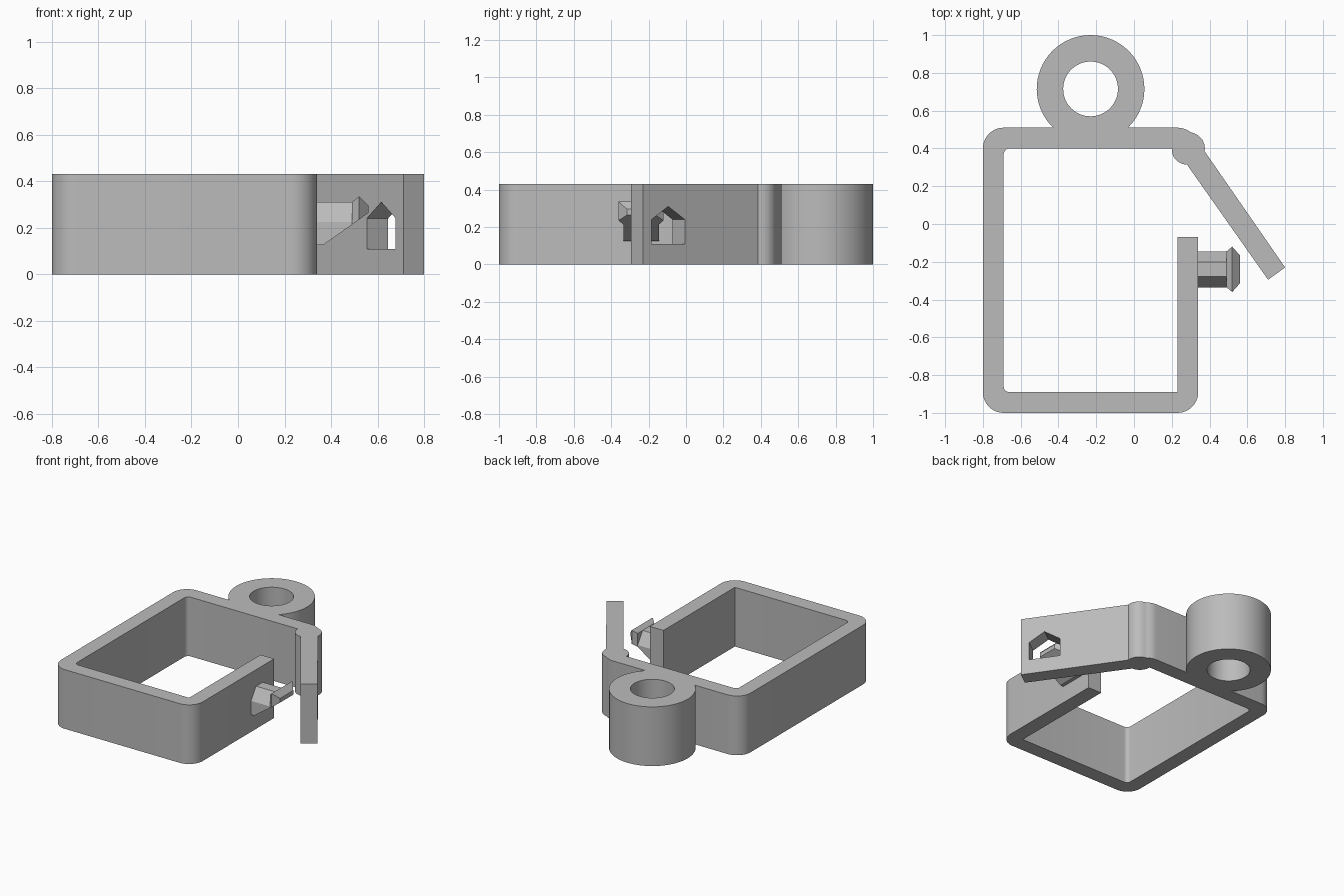
import bpy, bmesh
from math import radians, cos, sin, atan2
from mathutils import Matrix, Vector

cube = bpy.data.objects.get("Cube")
if cube:
    bpy.data.objects.remove(cube)

HEIGHT = 0.43
grey = bpy.data.materials.new("plain grey")
grey.use_nodes = True
grey.diffuse_color = (0.5, 0.5, 0.5, 1)
grey.node_tree.nodes["Principled BSDF"].inputs["Base Color"].default_value = (0.5, 0.5, 0.5, 1)


def arc(x, y, r, start, end, steps=10):
    angles = [radians(start + (end - start) * i / steps) for i in range(steps + 1)]
    return [(x + r * cos(a), y + r * sin(a)) for a in angles]


def finish(name, bm):
    bmesh.ops.recalc_face_normals(bm, faces=bm.faces)
    mesh = bpy.data.meshes.new(name)
    bm.to_mesh(mesh)
    bm.free()
    mesh.materials.append(grey)
    obj = bpy.data.objects.new(name, mesh)
    bpy.context.collection.objects.link(obj)
    return obj


def prism(name, outline, low, high, matrix=Matrix()):
    """Extrude a flat outline along z, then place it with a matrix."""
    bm = bmesh.new()
    face = bm.faces.new([bm.verts.new((x, y, low)) for x, y in outline])
    made = bmesh.ops.extrude_face_region(bm, geom=[face])["geom"]
    tops = [v for v in made if isinstance(v, bmesh.types.BMVert)]
    bmesh.ops.translate(bm, verts=tops, vec=(0, 0, high - low))
    bmesh.ops.transform(bm, matrix=matrix, verts=bm.verts)
    return finish(name, bm)


def cut(target, cutter):
    mod = target.modifiers.new("cut", 'BOOLEAN')
    mod.operation = 'DIFFERENCE'
    mod.solver = 'EXACT'
    mod.object = cutter
    bpy.context.view_layer.objects.active = target
    bpy.ops.object.modifier_apply(modifier=mod.name)
    bpy.data.objects.remove(cutter)


# Frame, mounting ring, hinge and latch arm share one outline
ring = (-0.23, 0.715)
arm_tip, arm_tip_inner = Vector((0.8, -0.23)), Vector((0.71, -0.295))
outline = [(0.34, -0.07)]
outline += arc(0.23, -0.89, 0.11, 0, -90)
outline += arc(-0.69, -0.89, 0.11, -90, -180)
outline += arc(-0.69, 0.40, 0.11, 180, 90)
outline += arc(*ring, 0.285, 226, -46, 48)
outline += arc(0.23, 0.40, 0.11, 90, 52, 5)
outline += arc(0.29, 0.40, 0.085, 75, -10)
outline += [arm_tip, arm_tip_inner]
outline += arc(0.28, 0.395, 0.08, 270, 176)
outline += arc(-0.66, 0.37, 0.03, 90, 180, 5)
outline += arc(-0.66, -0.86, 0.03, 180, 270, 5)
outline += [(0.23, -0.89), (0.23, -0.07)]
frame = prism("clip_frame", outline, 0, HEIGHT)

# Round hole through the mounting ring
cut(frame, prism("ring_hole", arc(*ring, 0.145, 0, 352.5, 47), -0.1, HEIGHT + 0.1))

# House-shaped latch slot through the arm
across = (arm_tip - arm_tip_inner).normalized()
turn = Matrix.Rotation(atan2(across.y, across.x) + radians(90), 4, 'Z')
place = Matrix.Translation((0.658, -0.13, 0)) @ turn @ Matrix.Rotation(radians(90), 4, 'X')
slot = [(-0.108, 0.108), (0.108, 0.108), (0.108, 0.24), (0, 0.31), (-0.108, 0.24)]
cut(frame, prism("slot_cutter", slot, -0.1, 0.1, place))

# Latch peg: chamfered shaft, flared head, underside sloping up to the tip
# Each section: x, bottom, half width, shoulder height, top, half width of top
sections = [(0.33, 0.125, 0.095, 0.225, 0.31, 0.038),
            (0.365, 0.125, 0.095, 0.225, 0.31, 0.038),
            (0.49, 0.213, 0.095, 0.225, 0.31, 0.038),
            (0.49, 0.213, 0.095, 0.26, 0.31, 0.095),
            (0.52, 0.235, 0.12, 0.28, 0.335, 0.12),
            (0.56, 0.264, 0.075, 0.28, 0.295, 0.075)]
bm = bmesh.new()
loops = []
for x, low, w, shoulder, top, flat in sections:
    half = [(w, low), (w, shoulder), (flat, top)]
    section = half + [(-y, z) for y, z in reversed(half)]
    loops.append([bm.verts.new((x, y - 0.24, z)) for y, z in section])
for a, b in zip(loops, loops[1:]):
    for i in range(len(a)):
        j = (i + 1) % len(a)
        bm.faces.new((a[i], a[j], b[j], b[i]))
bm.faces.new(loops[0])
bm.faces.new(loops[-1])
bmesh.ops.remove_doubles(bm, verts=bm.verts, dist=0.0005)
finish("latch_peg", bm)

# Smooth the round walls only
bpy.ops.object.select_all(action='DESELECT')
frame.select_set(True)
bpy.context.view_layer.objects.active = frame
bpy.ops.object.shade_smooth_by_angle(angle=radians(30))
